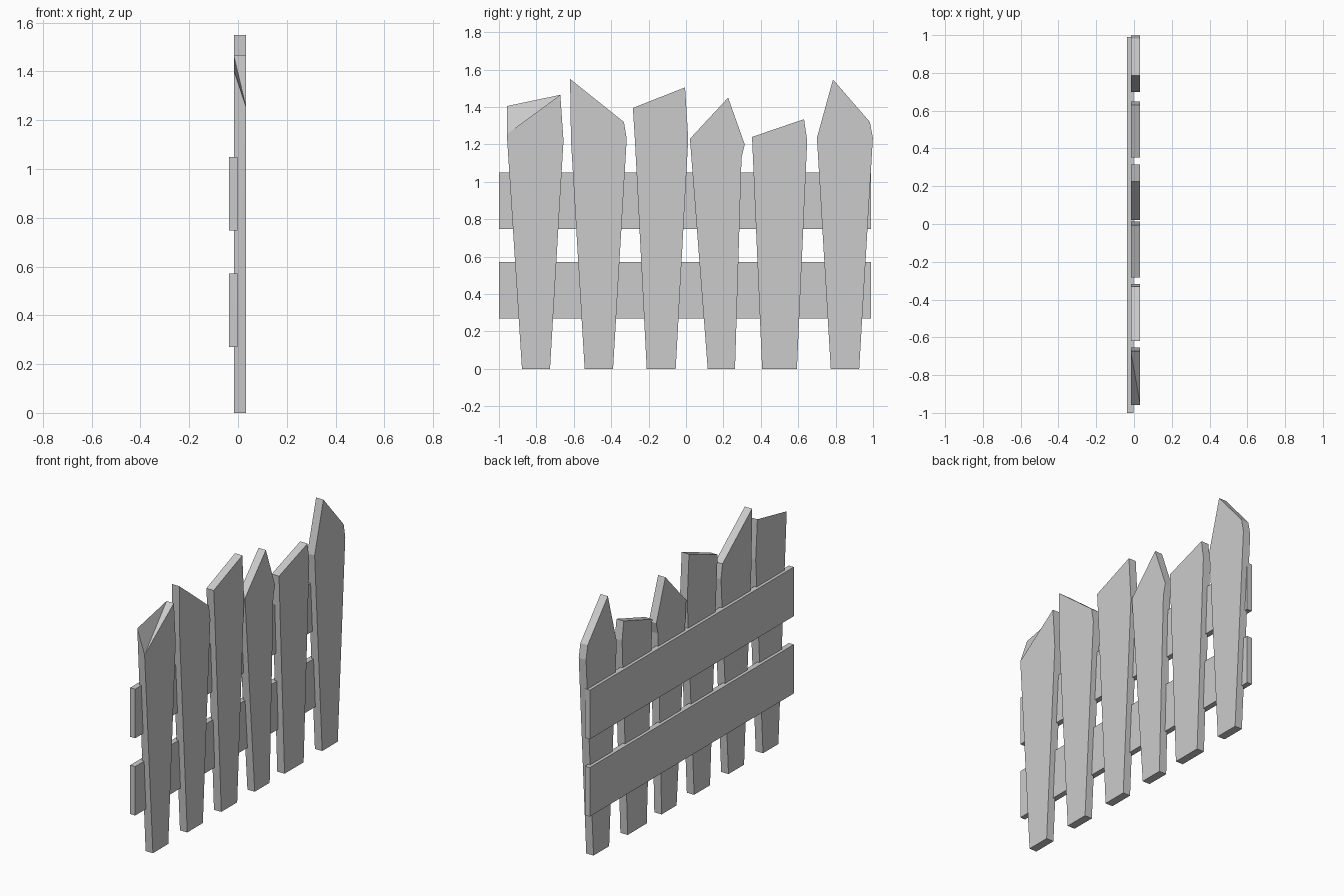
import bpy, bmesh

if "Cube" in bpy.data.objects:
    bpy.data.objects.remove(bpy.data.objects["Cube"])

FRONT, BACK = 0.033, -0.017


def extrude_profile(name, pts, x0, x1, front_shift=None):
    """Extrude a (y, z) outline from x0 to x1; front_shift lowers chosen front corners."""
    shift = front_shift or {}
    bm = bmesh.new()
    back = [bm.verts.new((x0, y, z)) for y, z in pts]
    front = [bm.verts.new((x1, y, z - shift.get(i, 0))) for i, (y, z) in enumerate(pts)]
    bm.faces.new(back[::-1])
    bm.faces.new(front)
    n = len(pts)
    for i in range(n):
        j = (i + 1) % n
        quad = (back[i], back[j], front[j], front[i])
        if i in shift or j in shift:
            # chipped corner: split the twisted side so facets stay flat
            bmesh.ops.connect_verts(bm, verts=[])
            if i in shift:
                bm.faces.new((back[i], back[j], front[i]))
                bm.faces.new((back[j], front[j], front[i]))
            else:
                bm.faces.new((back[i], back[j], front[j]))
                bm.faces.new((back[i], front[j], front[i]))
        else:
            bm.faces.new(quad)
    bmesh.ops.recalc_face_normals(bm, faces=bm.faces)
    me = bpy.data.meshes.new(name)
    bm.to_mesh(me)
    bm.free()
    ob = bpy.data.objects.new(name, me)
    bpy.context.collection.objects.link(ob)
    return ob


# Pickets: tapered outlines with individually cut tops, counter-clockwise
pickets = [
    [(-.877, 0), (-.727, 0), (-.655, 1.22), (-.672, 1.465), (-.958, 1.405)],
    [(-.542, 0), (-.39, 0), (-.317, 1.23), (-.332, 1.32), (-.62, 1.55), (-.615, 1.22)],
    [(-.21, 0), (-.055, 0), (.012, 1.23), (-.005, 1.505), (-.284, 1.395), (-.273, 1.22)],
    [(.116, 0), (.262, 0), (.297, 1.13), (.314, 1.2), (.225, 1.45), (.021, 1.23)],
    [(.407, 0), (.593, 0), (.648, 1.22), (.631, 1.335), (.353, 1.24)],
    [(.774, 0), (.926, 0), (.999, 1.235), (.983, 1.32), (.786, 1.547), (.7, 1.235)],
]
for k, outline in enumerate(pickets):
    # the first picket has its front upper corner chipped off
    chip = {4: 0.15} if k == 0 else None
    extrude_profile(f"picket_{k + 1}", outline, BACK, FRONT, chip)

# Two horizontal rails behind the pickets
for name, z0, z1 in (("lower_rail", .27, .572), ("upper_rail", .747, 1.05)):
    extrude_profile(name, [(-1, z0), (.99, z0), (.99, z1), (-1, z1)], -.036, -.002)
